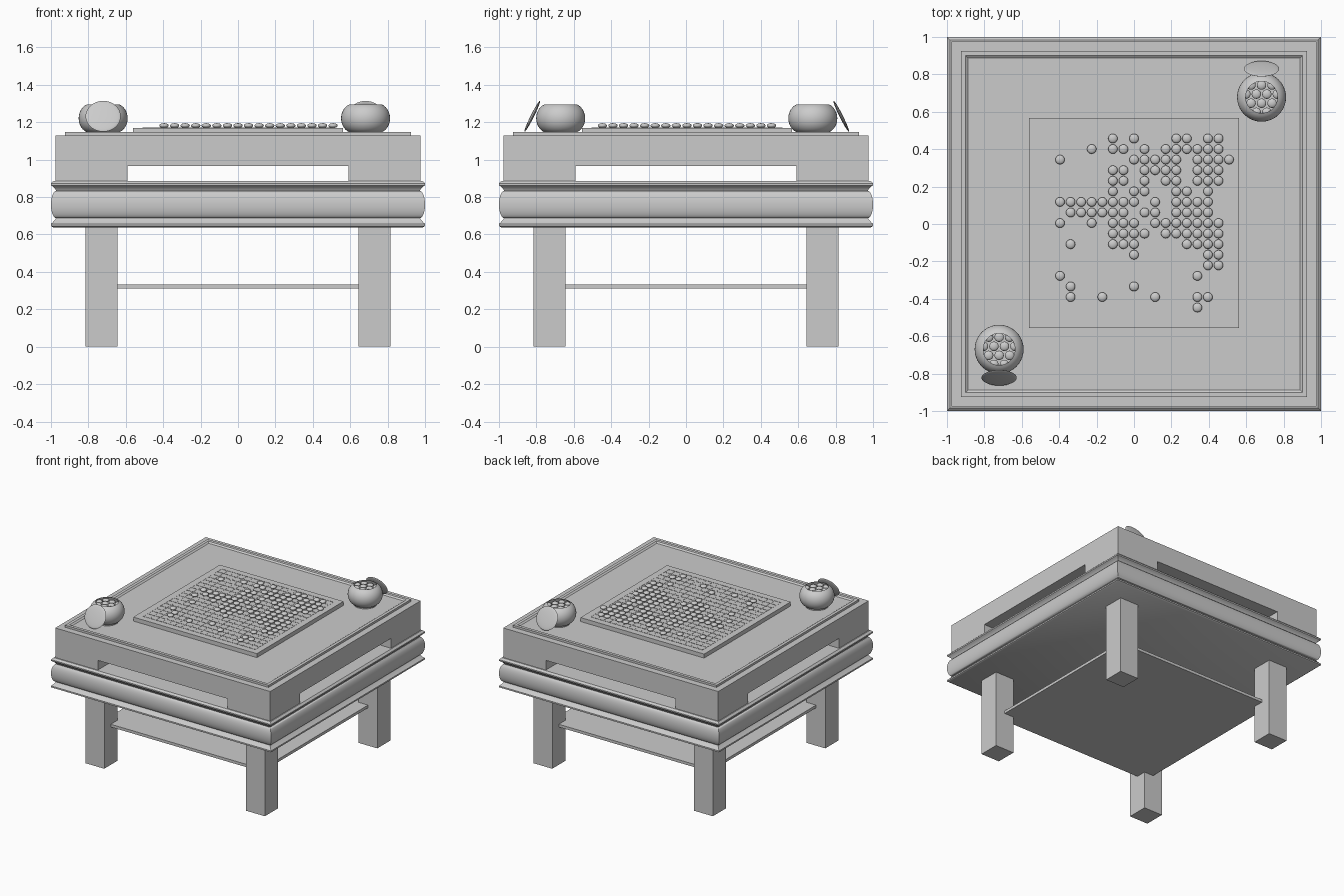
import bpy, bmesh, math
from mathutils import Matrix, Vector

if "Cube" in bpy.data.objects:
    bpy.data.objects.remove(bpy.data.objects["Cube"])


def finish(bm, name, smooth=None):
    me = bpy.data.meshes.new(name)
    bmesh.ops.recalc_face_normals(bm, faces=bm.faces)
    bm.to_mesh(me)
    bm.free()
    ob = bpy.data.objects.new(name, me)
    bpy.context.collection.objects.link(ob)
    if smooth:
        bpy.ops.object.select_all(action='DESELECT')
        ob.select_set(True)
        bpy.context.view_layer.objects.active = ob
        bpy.ops.object.shade_smooth_by_angle(angle=math.radians(smooth))
    return ob


def add_box(bm, x0, x1, y0, y1, z0, z1):
    m = Matrix.Translation(((x0 + x1) / 2, (y0 + y1) / 2, (z0 + z1) / 2)) \
        @ Matrix.Diagonal((x1 - x0, y1 - y0, z1 - z0, 1))
    bmesh.ops.create_cube(bm, size=1, matrix=m)


def box(name, *dims):
    bm = bmesh.new()
    add_box(bm, *dims)
    return finish(bm, name)


def loft(name, profile, sides, centre=(0, 0), smooth=None):
    """Stack rings of (radius, z); four sides gives half-widths of a square."""
    bm = bmesh.new()
    k, off = (math.sqrt(2), math.pi / 4) if sides == 4 else (1, 0)
    rings = []
    for r, z in profile:
        rings.append([bm.verts.new((centre[0] + k * r * math.cos(off + math.tau * i / sides),
                                    centre[1] + k * r * math.sin(off + math.tau * i / sides), z))
                      for i in range(sides)])
    for a, b in zip(rings, rings[1:]):
        for i in range(sides):
            j = (i + 1) % sides
            bm.faces.new((a[i], a[j], b[j], b[i]))
    bm.faces.new(rings[0][::-1])
    bm.faces.new(rings[-1])
    return finish(bm, name, smooth)


def stones(name, points):
    bm = bmesh.new()
    for p in points:
        bmesh.ops.create_uvsphere(bm, u_segments=20, v_segments=10, radius=1,
                                  matrix=Matrix.Translation(p) @ Matrix.Diagonal((.025, .025, .013, 1)))
    return finish(bm, name, 60)


# Legs and low shelf
for sx, side in ((-1, "left"), (1, "right")):
    for sy, end in ((-1, "front"), (1, "back")):
        xs = sorted((sx * .645, sx * .815))
        ys = sorted((sy * .645, sy * .815))
        box(f"{end}_{side}_leg", *xs, *ys, 0, .65)
box("shelf", -.73, .73, -.73, .73, .31, .333)

# Moulded apron: lower lip, round bulge, upper cove
bulge = [(.972 + .028 * math.sin(math.pi * i / 12), .76 - .073 * math.cos(math.pi * i / 12))
         for i in range(13)]
loft("apron_moulding",
     [(.988, .638), (1, .645), (1, .657), (.992, .663)] + bulge +
     [(.977, .842), (.986, .853), (.999, .862), (1, .873), (.985, .887)], 4, smooth=35)

# Table top block with open slots running through both ways
top = box("top_block", -.977, .977, -.977, .977, .88, 1.13)
for dims in ((-.59, .59, -1.2, 1.2), (-1.2, 1.2, -.59, .59)):
    cutter = box("slot_cutter", *dims, .8, .967)
    cutter.hide_render = True
    mod = top.modifiers.new("slot", 'BOOLEAN')
    mod.operation = 'DIFFERENCE'
    mod.solver = 'EXACT'
    mod.object = cutter
    bpy.context.view_layer.objects.active = top
    bpy.ops.object.modifier_apply(modifier=mod.name)
    bpy.data.objects.remove(cutter)

# Raised rim with shallow inset surface
loft("top_rim", [(.925, 1.125), (.925, 1.147), (.9, 1.147), (.887, 1.137)], 4)

# Game board and its 19 x 19 grid lines
CY, STEP = .005, .0565
box("game_board", -.562, .562, CY - .562, CY + .562, 1.135, 1.17)
bm = bmesh.new()
h, w = 9 * STEP, .0025
for i in range(19):
    c = (i - 9) * STEP
    add_box(bm, -h, h, CY + c - w, CY + c + w, 1.168, 1.172)
    add_box(bm, c - w, c + w, CY - h, CY + h, 1.168, 1.1712)
finish(bm, "grid_lines")

# Stones in play, one string per row from the back
rows = [
    ".......#.#...##.##.",
    ".....#.##.#.######.",
    "..#......#####.####",
    ".......##.####.###.",
    ".......##.#.##.###.",
    ".......#.##..##.#..",
    "..########.#.####..",
    "...######.##.####..",
    "..#..#.###.#######.",
    ".......####.######.",
    "...#...###....####.",
    ".........#......##.",
    "................##.",
    "..#............#...",
    "...#.....#.........",
    "...#..#....#...##..",
    "...............#...",
]
stones("board_stones", [Vector(((c - 9) * STEP, CY + (8 - r) * STEP, 1.182))
                        for r, row in enumerate(rows) for c, ch in enumerate(row) if ch == "#"])

# Bowls with stones and leaning lids
for name, x, y, s in (("front", -.721, -.67, -1), ("back", .682, .678, 1)):
    profile = [(.085, 1.137)]
    for i in range(13):
        a = math.radians(-72 + 144 * i / 12)
        profile.append((.085 + .046 * (math.cos(a) - .309) / .691, 1.221 + .075 * math.sin(a) / .951))
    profile += [(.088, 1.29), (.098, 1.26), (.095, 1.235)]
    loft(f"{name}_bowl", profile, 40, (x, y), 35)

    pts = []
    d = .056
    for j in range(-3, 4):
        for i in range(-4, 5):
            px, py = d * (i + j / 2 + .5), d * (j * .866 + .289)
            if math.hypot(px, py) < .088:
                pts.append(Vector((x + px, y + py, 1.27)))
    stones(f"{name}_bowl_stones", pts)

    bm = bmesh.new()
    m = Matrix.Translation((x, y + s * .152, 1.232)) @ Matrix.Rotation(-s * math.radians(63.5), 4, 'X') \
        @ Matrix.Diagonal((.094, .092, .009, 1))
    bmesh.ops.create_uvsphere(bm, u_segments=40, v_segments=12, radius=1, matrix=m)
    finish(bm, f"{name}_bowl_lid", 60)
